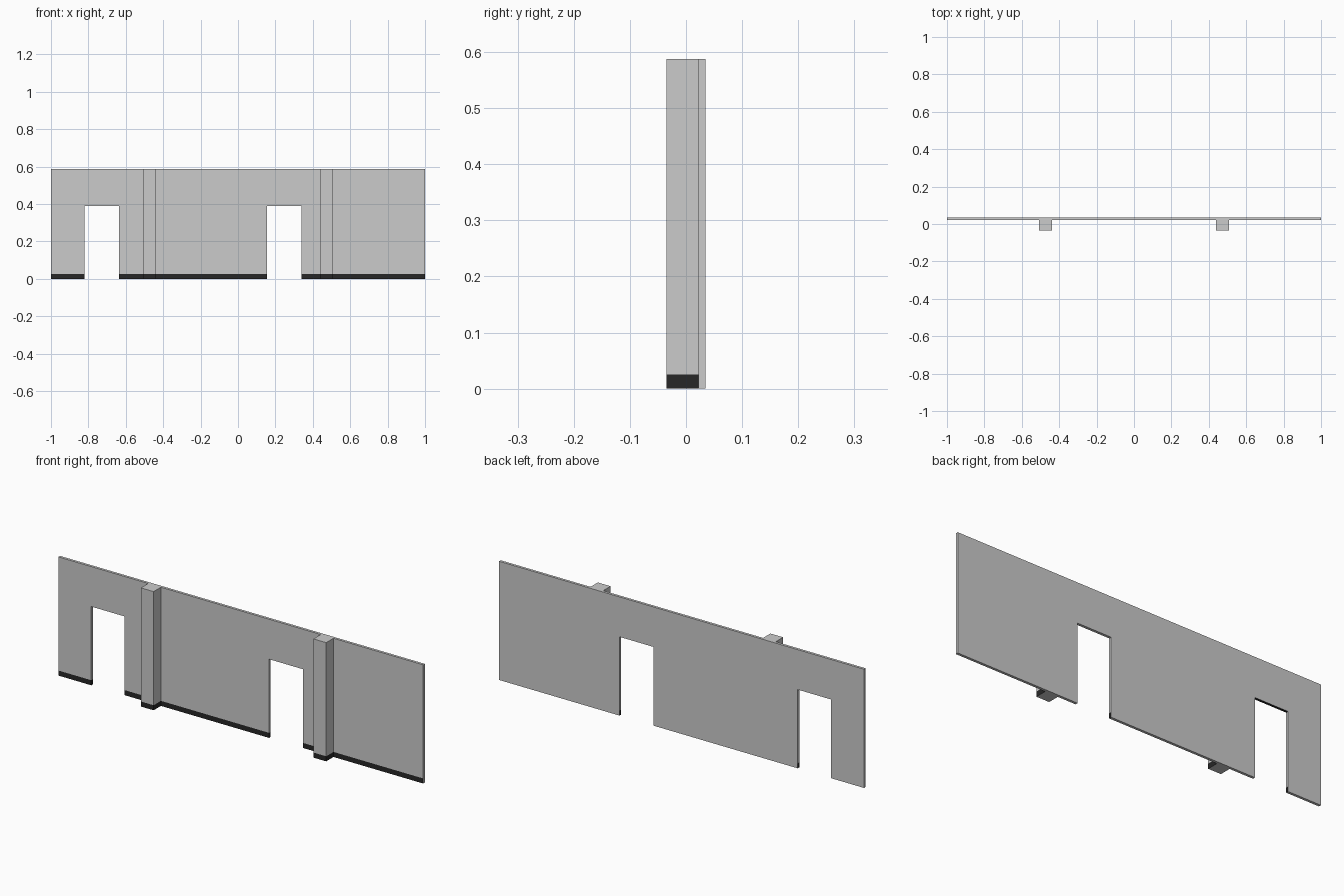
import bpy, bmesh
from mathutils import Vector

if "Cube" in bpy.data.objects:
    bpy.data.objects.remove(bpy.data.objects["Cube"])

H = 0.588                      # wall height
DOOR_H = 0.39
SKIRT = 0.025                  # painted skirting band height
Y_FRONT, Y_WALL, Y_BACK = -0.035, 0.022, 0.035
DOORS = [(-0.82, -0.637), (0.155, 0.34)]

grey = bpy.data.materials.new("wall_grey")
grey.diffuse_color = (0.8, 0.8, 0.8, 1)
grey.use_nodes = True
grey.node_tree.nodes["Principled BSDF"].inputs["Base Color"].default_value = grey.diffuse_color
black = bpy.data.materials.new("skirting_black")
black.diffuse_color = (0.02, 0.02, 0.02, 1)
black.use_nodes = True
black.node_tree.nodes["Principled BSDF"].inputs["Base Color"].default_value = black.diffuse_color


def extruded(name, points, direction, is_black, drop_back=False):
    """Extrude a planar outline, split it at skirting height and paint the band."""
    bm = bmesh.new()
    face = bm.faces.new([bm.verts.new(p) for p in points])
    ext = bmesh.ops.extrude_face_region(bm, geom=[face], use_keep_orig=True)
    moved = [v for v in ext["geom"] if isinstance(v, bmesh.types.BMVert)]
    bmesh.ops.translate(bm, verts=moved, vec=direction)
    bmesh.ops.recalc_face_normals(bm, faces=bm.faces[:])
    bmesh.ops.bisect_plane(bm, geom=bm.verts[:] + bm.edges[:] + bm.faces[:],
                           plane_co=(0, 0, SKIRT), plane_no=(0, 0, 1))
    bm.normal_update()
    if drop_back:
        backs = [f for f in bm.faces if f.normal.y > 0.9]
        bmesh.ops.delete(bm, geom=backs, context='FACES')
    for f in bm.faces:
        f.material_index = int(is_black(f.calc_center_median(), f.normal))
    mesh = bpy.data.meshes.new(name)
    bm.to_mesh(mesh)
    bm.free()
    mesh.materials.append(grey)
    mesh.materials.append(black)
    obj = bpy.data.objects.new(name, mesh)
    bpy.context.collection.objects.link(obj)
    return obj


def wall_black(c, n):
    # Skirting on the front and door jambs; dark head on the left door
    band = c.z < SKIRT and n.y < 0.5 and abs(n.z) < 0.5 and abs(c.x) < 0.99
    dark_head = n.z < -0.5 and c.z > 0.1 and c.x < 0
    return band or dark_head


def pilaster_black(c, n):
    return c.z < SKIRT and abs(n.z) < 0.5


# Wall panel with two door openings
outline = [(-1, 0)]
for a, b in DOORS:
    outline += [(a, 0), (a, DOOR_H), (b, DOOR_H), (b, 0)]
outline += [(1, 0), (1, H), (-1, H)]
extruded("wall", [(x, Y_WALL, z) for x, z in outline],
         Vector((0, Y_BACK - Y_WALL, 0)), wall_black)

# Square pilasters on the front face
for side, sx in (("left", -1), ("right", 1)):
    x0, x1 = sx * 0.473 - 0.035, sx * 0.473 + 0.035
    base = [(x0, Y_FRONT, 0), (x1, Y_FRONT, 0), (x1, Y_WALL, 0), (x0, Y_WALL, 0)]
    extruded(side + "_pilaster", base, Vector((0, 0, H)), pilaster_black, True)
